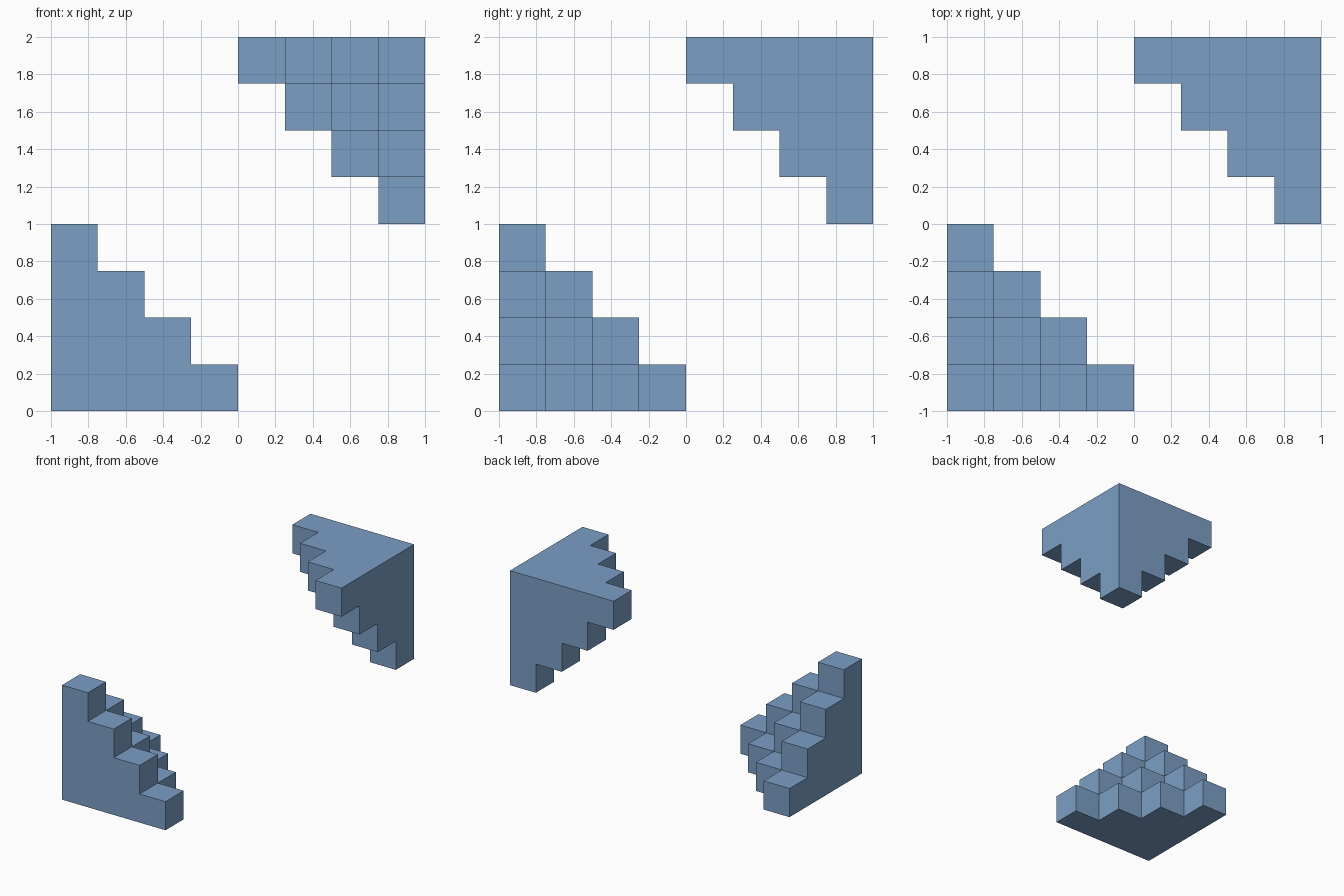
import bpy
import bmesh
import math
from mathutils import Vector

cube = bpy.data.objects.get("Cube")
if cube:
    bpy.data.objects.remove(cube, do_unlink=True)

STEPS = 4     # blocks along each edge of a stepped corner
SIZE = 0.25   # block size

blue = bpy.data.materials.new("steel blue")
blue.use_nodes = True
colour = (0.2, 0.345, 0.56, 1.0)
blue.diffuse_color = colour
blue.node_tree.nodes["Principled BSDF"].inputs["Base Color"].default_value = colour


def filled(cell):
    return min(cell) >= 0 and sum(cell) < STEPS


def stepped_corner(name, corner, direction):
    """Closed stack of blocks stepping away from a corner along all three axes."""
    bm = bmesh.new()
    cells = [(i, j, k) for i in range(STEPS) for j in range(STEPS)
             for k in range(STEPS) if filled((i, j, k))]
    # Outer skin: one square wherever a block meets empty space
    for cell in cells:
        for axis in range(3):
            for side in (0, 1):
                neighbour = list(cell)
                neighbour[axis] += 2 * side - 1
                if filled(neighbour):
                    continue
                u, v = (axis + 1) % 3, (axis + 2) % 3
                square = []
                for du, dv in ((0, 0), (1, 0), (1, 1), (0, 1)):
                    p = Vector(cell)
                    p[axis] += side
                    p[u] += du
                    p[v] += dv
                    square.append(bm.verts.new(Vector(corner) + p * SIZE * direction))
                bm.faces.new(square)
    bmesh.ops.remove_doubles(bm, verts=bm.verts, dist=0.001)
    # Join the squares of each flat side into one face
    bmesh.ops.dissolve_limit(bm, angle_limit=math.radians(1),
                             verts=bm.verts, edges=bm.edges)
    bmesh.ops.recalc_face_normals(bm, faces=bm.faces)

    mesh = bpy.data.meshes.new(name)
    bm.to_mesh(mesh)
    bm.free()
    mesh.materials.append(blue)
    obj = bpy.data.objects.new(name, mesh)
    bpy.context.collection.objects.link(obj)
    return obj


# Lower stack rises from the front right floor corner; the upper one is its
# point reflection, hanging from the opposite corner
stepped_corner("lower_stepped_corner", (-1, -1, 0), 1)
stepped_corner("upper_stepped_corner", (1, 1, 2), -1)
